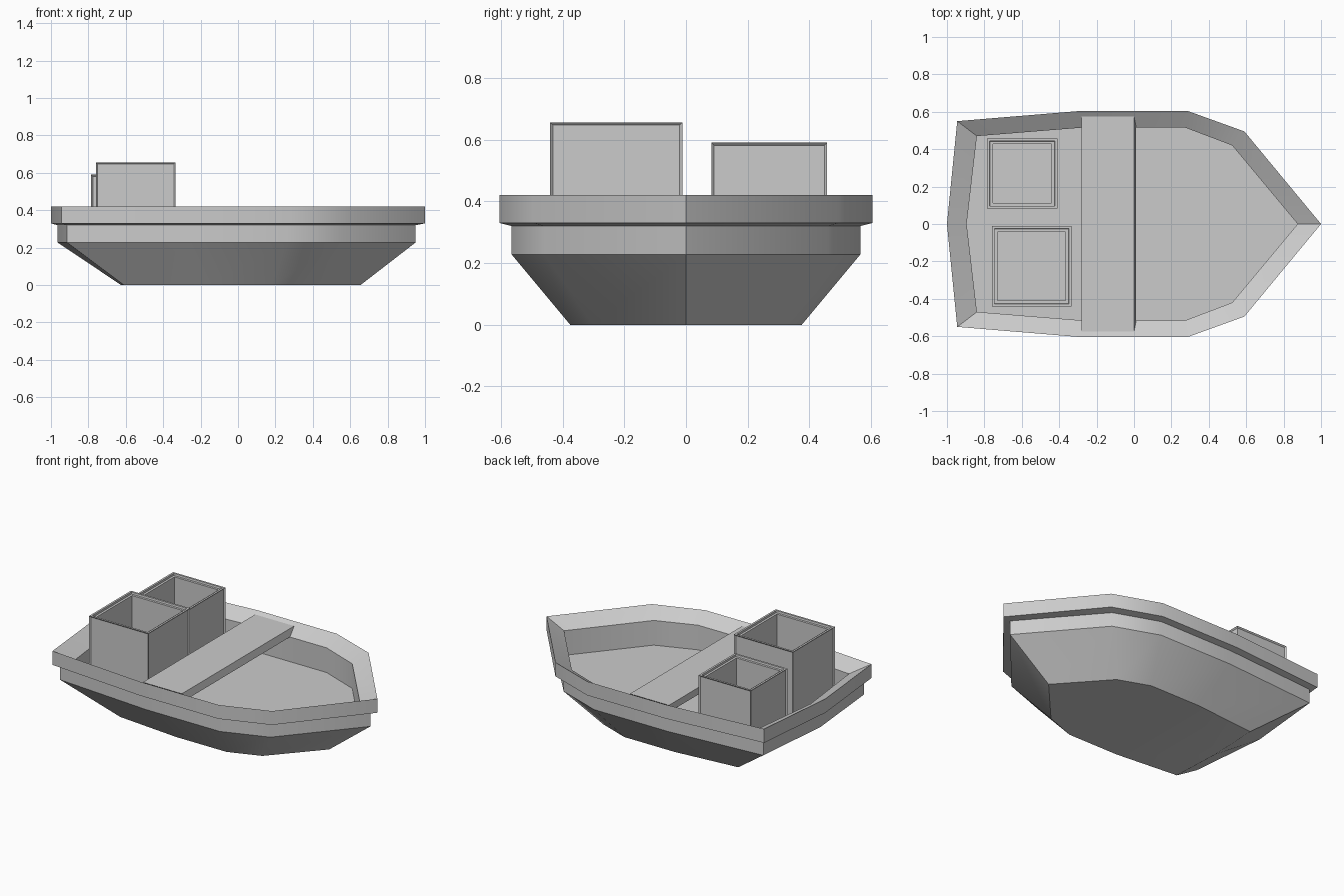
import bpy, bmesh
from math import radians

if "Cube" in bpy.data.objects:
    bpy.data.objects.remove(bpy.data.objects["Cube"])


def finish(bm, name, smooth=None):
    bmesh.ops.recalc_face_normals(bm, faces=bm.faces[:])
    mesh = bpy.data.meshes.new(name)
    bm.to_mesh(mesh)
    bm.free()
    obj = bpy.data.objects.new(name, mesh)
    bpy.context.collection.objects.link(obj)
    if smooth:
        bpy.ops.object.select_all(action='DESELECT')
        obj.select_set(True)
        bpy.context.view_layer.objects.active = obj
        bpy.ops.object.shade_smooth_by_angle(angle=radians(smooth))
    return obj


def mirrored(half):
    """Bow-to-stern half outline -> full closed outline."""
    return half + [(x, -y) for x, y in reversed(half[1:-1])]


def loft(name, rings, smooth=None):
    """Skin a stack of (outline, z) rings and cap both ends."""
    bm = bmesh.new()
    loops = [[bm.verts.new((x, y, z)) for x, y in pts] for pts, z in rings]
    for a, b in zip(loops, loops[1:]):
        n = len(a)
        for i in range(n):
            bm.faces.new((a[i], a[(i + 1) % n], b[(i + 1) % n], b[i]))
    bm.faces.new(loops[0])
    bm.faces.new(loops[-1])
    return finish(bm, name, smooth)


def rect(x0, x1, y0, y1):
    return [(x0, y0), (x1, y0), (x1, y1), (x0, y1)]


# Hull outlines
keel = mirrored([(.655, 0), (.385, .30), (.18, .375), (-.18, .375), (-.61, .335), (-.625, 0)])
body = mirrored([(.95, 0), (.555, .46), (.265, .565), (-.265, .565), (-.915, .515), (-.965, 0)])
rim = mirrored([(1, 0), (.59, .495), (.285, .605), (-.28, .605), (-.945, .55), (-1, 0)])
inner = mirrored([(.875, 0), (.525, .42), (.275, .515), (-.28, .515), (-.84, .47), (-.895, 0)])

# Hull with overhanging rim, sloped gunwale and open well
FLOOR = .2
loft("hull", [(keel, 0), (body, .228), (body, .32), (rim, .33), (rim, .42),
              (inner, .36), (inner, FLOOR)], 36)

# Bench slab spanning the hull, its ends following the gunwale slope
loft("bench", [(rect(-.28, .012, -.515, .515), .36), (rect(-.28, 0, -.575, .575), .405)])


def crate(name, x0, x1, y0, y1, top):
    def r(d):
        return rect(x0 + d, x1 - d, y0 + d, y1 - d)
    obj = loft(name, [(r(0), FLOOR), (r(0), top), (r(.013), top), (r(.015), top - .012),
                      (r(.03), top - .012), (r(.03), FLOOR + .03)])
    # Shallow framed panels on the four outer sides
    bm = bmesh.new()
    bm.from_mesh(obj.data)
    sides = [f for f in bm.faces if abs(f.normal.z) < .1
             and all(min(abs(v.co.x - x0), abs(v.co.x - x1),
                         abs(v.co.y - y0), abs(v.co.y - y1)) < 1e-4 for v in f.verts)]
    bmesh.ops.inset_individual(bm, faces=sides, thickness=.012, depth=-.008)
    bm.to_mesh(obj.data)
    bm.free()


# Two open crates standing in the stern well
crate("large_crate", -.76, -.335, -.44, -.012, .655)
crate("small_crate", -.785, -.41, .082, .457, .59)
